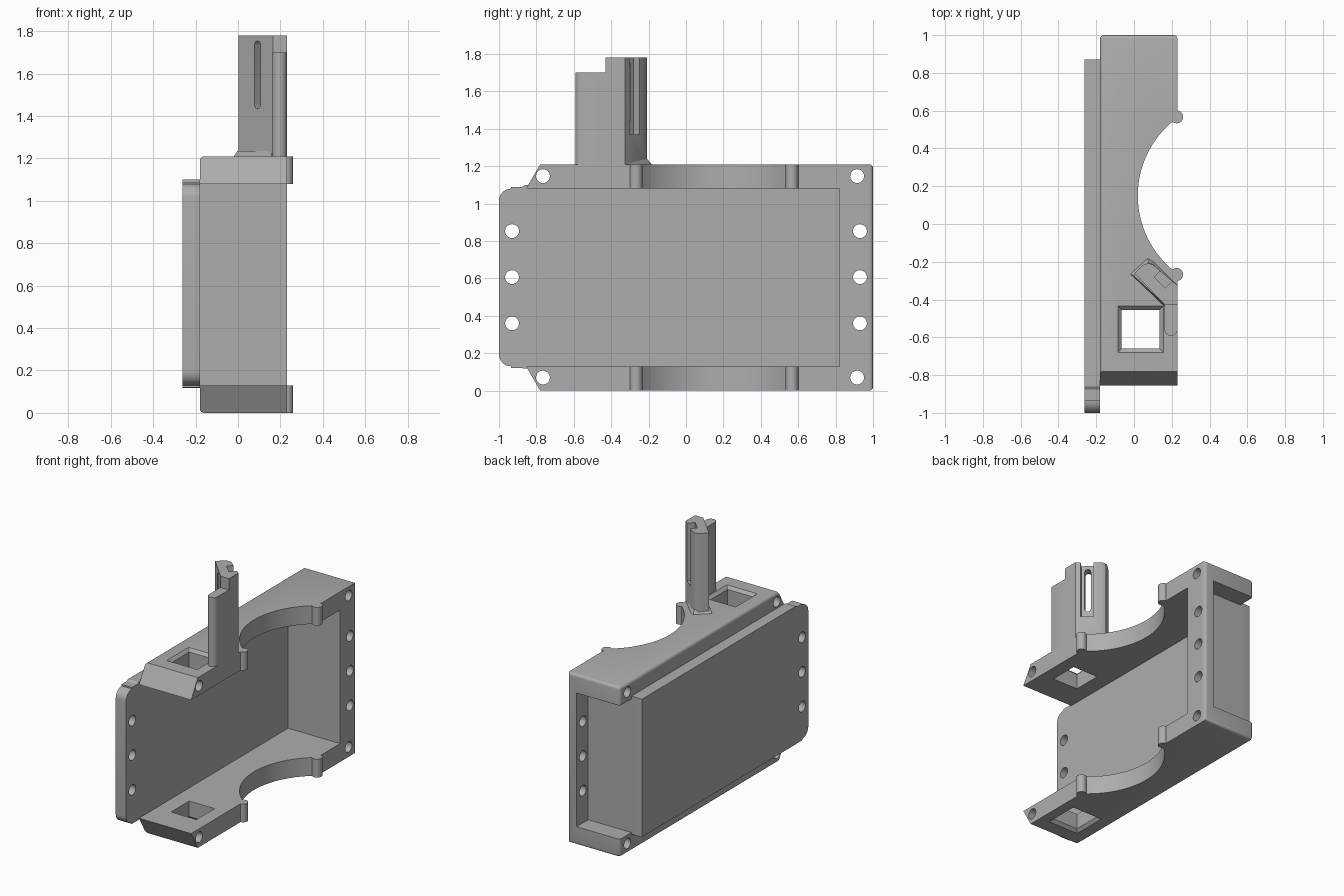
import bpy, bmesh, math
from mathutils import Vector

old = bpy.data.objects.get("Cube")
if old:
    bpy.data.objects.remove(old, do_unlink=True)

grey = bpy.data.materials.new("plain_grey")
grey.use_nodes = True
COLOUR = (0.42, 0.42, 0.42, 1)
grey.diffuse_color = COLOUR
grey.node_tree.nodes["Principled BSDF"].inputs["Base Color"].default_value = COLOUR


def prism(name, outline, lo, hi, axis="z", grow=0.0, round_rule=None, radius=0.02):
    """Extrude an outline along an axis; grow widens the far end outward."""
    bm = bmesh.new()
    mid = sum((Vector(p) for p in outline), Vector((0, 0))) / len(outline)

    def ring(w, extra):
        verts = []
        for p in outline:
            d = Vector(p) - mid
            q = Vector(p) + Vector((math.copysign(extra, d.x), math.copysign(extra, d.y)))
            verts.append(bm.verts.new((w, q.x, q.y) if axis == "x" else (q.x, q.y, w)))
        return verts

    a, b = ring(lo, 0), ring(hi, grow)
    bm.faces.new(a)
    bm.faces.new(b)
    for i in range(len(a)):
        j = (i + 1) % len(a)
        bm.faces.new((a[i], a[j], b[j], b[i]))
    bmesh.ops.recalc_face_normals(bm, faces=bm.faces)
    if round_rule:
        edges = [e for e in bm.edges if round_rule(*[v.co for v in e.verts])]
        bmesh.ops.bevel(bm, geom=edges, offset=radius, segments=4, profile=0.5,
                        affect="EDGES", clamp_overlap=True)
    mesh = bpy.data.meshes.new(name)
    bm.to_mesh(mesh)
    bm.free()
    mesh.materials.append(grey)
    obj = bpy.data.objects.new(name, mesh)
    bpy.context.collection.objects.link(obj)
    return obj


def rect(u0, u1, v0, v1):
    return [(u0, v0), (u1, v0), (u1, v1), (u0, v1)]


def arc(cu, cv, r, start=0, end=360, n=32):
    return [(cu + r * math.cos(math.radians(start + (end - start) * i / n)),
             cv + r * math.sin(math.radians(start + (end - start) * i / n)))
            for i in range(n + (end - start < 360))]


def combine(target, tools, operation="DIFFERENCE"):
    """Apply each tool to the target, then remove it."""
    for tool in tools:
        tool.hide_render = True
        mod = target.modifiers.new("combine", "BOOLEAN")
        mod.operation, mod.solver, mod.object = operation, "EXACT", tool
        bpy.context.view_layer.objects.active = target
        bpy.ops.object.modifier_apply(modifier=mod.name)
        bpy.data.objects.remove(tool, do_unlink=True)


BACK, OPEN, TOP = -0.18, 0.23, 1.21
LOW, HIGH = 0.13, 1.08          # inner faces of the two shelves


def near(a, b, axis, value):
    return abs(a[axis] - value) < 1e-4 and abs(b[axis] - value) < 1e-4


# Housing block with sloped ear ends and rounded outer edges
housing = prism("housing",
                [(-0.78, 0), (1, 0), (1, TOP), (-0.78, TOP), (-0.855, HIGH), (-0.855, LOW)],
                BACK, OPEN, "x",
                round_rule=lambda a, b: near(a, b, 1, 1) or
                (near(a, b, 0, BACK) and (near(a, b, 2, 0) or near(a, b, 2, TOP))))

# Rounded nubs at the ends of the curved cut-outs
nubs = [prism("nub", arc(0.226, y, 0.034), z0, z1)
        for y in (0.567, -0.267) for z0, z1 in ((0, LOW), (HIGH, TOP))]

# Interior, end recess, curved cut-outs and square windows
combine(housing, [
    prism("inside", rect(-0.5, 0.5, -1.2, 0.82), LOW, HIGH),
    prism("end_recess", rect(-0.5, 0.16, 0.87, 1.2), LOW, HIGH),
    prism("round_cut", arc(0.53, 0.15, 0.51, n=96), -0.1, 1.4),
])
window = rect(-0.065, 0.135, -0.66, -0.455)
combine(housing, [
    prism("window", window, -0.1, 1.4),
    prism("window_flare_top", window, TOP - 0.02, TOP + 0.002, grow=0.022),
    prism("window_flare_bottom", window, 0.02, -0.002, grow=0.022),
])

# Screw holes in the ears and the end flange
holes = [(-0.765, 0.07), (-0.765, 1.147), (0.915, 0.07), (0.915, 1.147)]
holes += [(0.93, z) for z in (0.36, 0.607, 0.853)]
combine(housing, [prism("hole", arc(y, z, 0.037), -0.5, 0.5, "x") for y, z in holes])
for i, nub in enumerate(nubs):
    nub.name = "cutout_nub_%d" % (i + 1)

# Back plate with a rounded tab end
R = 0.065
tab = (arc(-1 + R, HIGH - R, R, 90, 180, 8) + arc(-1 + R, LOW + R, R, 180, 270, 8))
plate = prism("back_plate",
              [(0.87, 0.118), (0.87, 1.1), (-0.86, 1.1), (-0.875, 1.09), (-0.935, 1.09)]
              + tab + [(-0.935, 0.12), (-0.875, 0.12), (-0.86, 0.118)],
              -0.262, BACK, "x",
              round_rule=lambda a, b: near(a, b, 0, -0.262) and
              (near(a, b, 2, 1.1) or near(a, b, 2, 0.118) or near(a, b, 1, 0.87)))
combine(plate, [prism("hole", arc(-0.93, z, 0.037), -0.5, 0.5, "x")
                for z in (0.36, 0.607, 0.853)])

# Diagonal slotted post
post_outline = [(0.002, -0.26), (0.165, -0.43), (OPEN, -0.43), (OPEN, -0.325),
                (0.1, -0.215), (0.075, -0.208), (0.05, -0.215)]
post = prism("slotted_post", post_outline, 1.19, 1.78)


def diagonal(u, v):
    """Point u along the post face and v out through it."""
    return (0.15 + 0.707 * (u + v), -0.296 + 0.707 * (v - u))


groove = [diagonal(u, v) for u, v in rect(-0.042, 0.042, -0.02, 0.2)]
slot = prism("slot", arc(0, 1.735, 0.02, 0, 180, 10) + arc(0, 1.455, 0.02, 180, 359, 10),
             -0.3, 0.3, "x")
slot.rotation_euler.z = math.radians(45)
slot.location = (*diagonal(0, 0), 0)
bpy.context.view_layer.update()
combine(post, [prism("groove", groove, 1.37, 1.9), slot])

# Lower rounded rib beside the post
prism("post_rib", arc(0.196, -0.558, 0.034, 180, 360, 12) + [(OPEN, -0.425), (0.162, -0.40)],
      1.19, 1.70)

# Flared foot of the post
foot = prism("post_foot", [(-0.025, -0.262), (0.16, -0.44), (OPEN, -0.43), (OPEN, -0.32),
                           (0.1, -0.19), (0.07, -0.175)], TOP - 0.01, TOP + 0.025)
for v in foot.data.vertices:
    if v.co.z > TOP:
        v.co.x = 0.12 + (v.co.x - 0.12) * 0.85
        v.co.y = -0.32 + (v.co.y + 0.32) * 0.8

# Smooth the round surfaces, keep crisp edges
for obj in bpy.context.collection.objects:
    if obj.type == "MESH" and obj.data.materials and obj.data.materials[0] == grey:
        bpy.ops.object.select_all(action="DESELECT")
        obj.select_set(True)
        bpy.context.view_layer.objects.active = obj
        bpy.ops.object.shade_smooth_by_angle(angle=math.radians(30))
